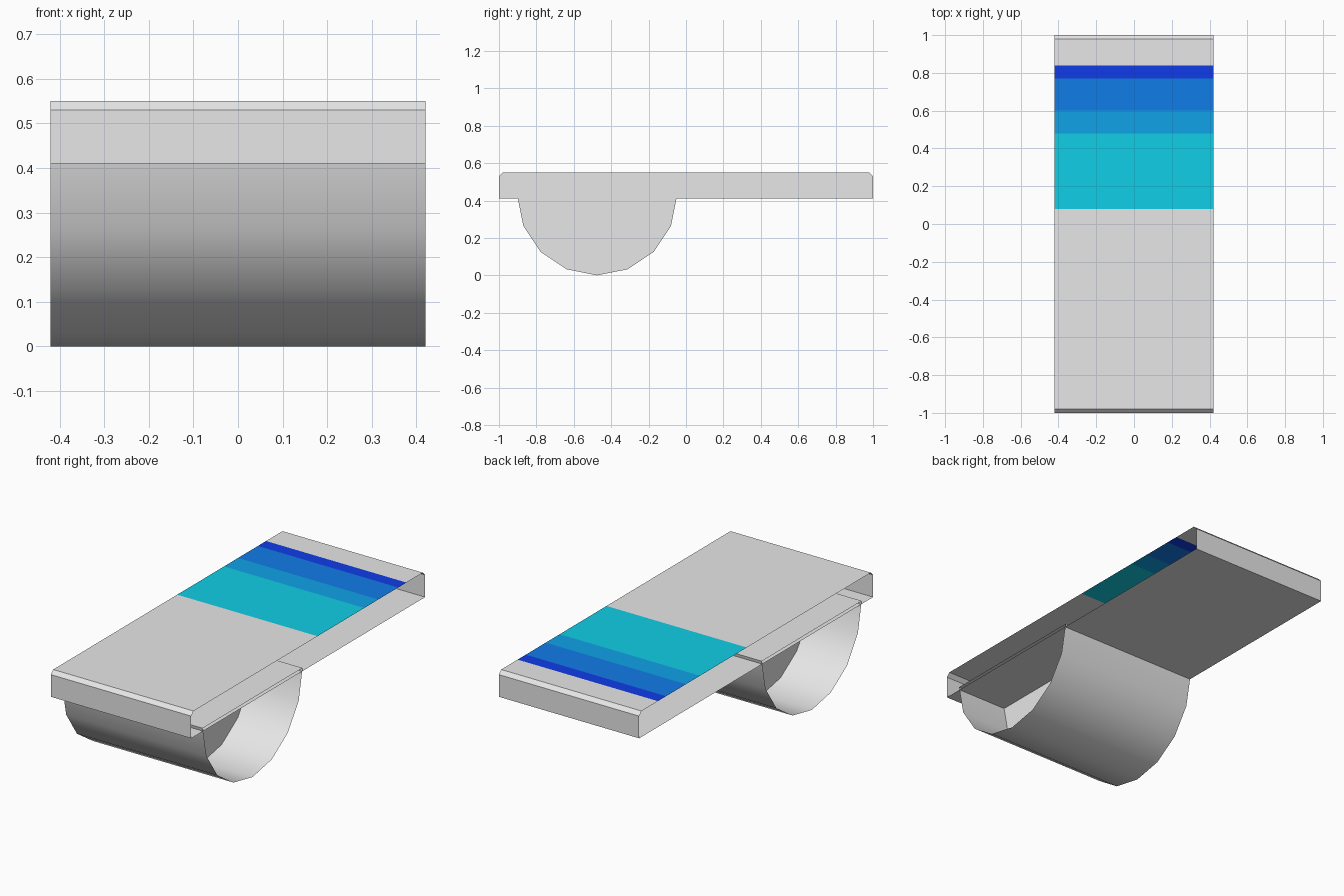
import bpy
import bmesh
from math import cos, sin, pi

cube = bpy.data.objects.get("Cube")
if cube:
    bpy.data.objects.remove(cube)


def material(name, color):
    m = bpy.data.materials.new(name)
    m.use_nodes = True
    rgba = (*color, 1)
    m.diffuse_color = rgba
    m.node_tree.nodes["Principled BSDF"].inputs["Base Color"].default_value = rgba
    return m


GREY = material("light grey", (0.8, 0.8, 0.8))
BANDS = [
    (0.08, 0.48, material("teal", (0.005, 0.62, 0.8))),
    (0.48, 0.60, material("sea blue", (0.005, 0.36, 0.8))),
    (0.60, 0.77, material("mid blue", (0.005, 0.20, 0.8))),
    (0.77, 0.84, material("deep blue", (0.005, 0.045, 0.8))),
]
HALF = 0.42      # half width of the open shells
CORE = 0.12      # half width of the closed core
FLOOR, TOP = 0.41, 0.55


def make(name, bm, mats):
    mesh = bpy.data.meshes.new(name)
    bm.to_mesh(mesh)
    bm.free()
    for m in mats:
        mesh.materials.append(m)
    obj = bpy.data.objects.new(name, mesh)
    bpy.context.collection.objects.link(obj)
    return obj


def sleeve(name, outline, mats):
    """Sweep a closed (y, z) outline across x, open at both ends, with a core wall near each end."""
    bm = bmesh.new()
    rings = [[bm.verts.new((x, y, z)) for y, z in outline] for x in (-HALF, HALF)]
    for i in range(len(outline)):
        j = (i + 1) % len(outline)
        bm.faces.new((rings[0][i], rings[0][j], rings[1][j], rings[1][i]))
    bmesh.ops.recalc_face_normals(bm, faces=bm.faces)
    for x in (-CORE, CORE):
        wall = [bm.verts.new((x, y, z)) for y, z in outline]
        bm.faces.new(wall if x > 0 else wall[::-1])
    return make(name, bm, mats)


# Flat deck: hollow tray with chamfered ends; extra outline points split off the bands
cuts = sorted({y for band in BANDS for y in band[:2]})
deck_outline = [(-1, FLOOR), (1, FLOOR), (1, 0.53), (0.98, TOP)]
deck_outline += [(y, TOP) for y in reversed(cuts)]
deck_outline += [(-0.98, TOP), (-1, 0.53)]
deck = sleeve("deck", deck_outline, [GREY] + [b[2] for b in BANDS])
for face in deck.data.polygons:
    if face.center.z > TOP - 0.001 and abs(face.normal.z) > 0.9:
        for i, (low, high, _) in enumerate(BANDS):
            if low < face.center.y < high:
                face.material_index = i + 1

# Half-round trough under the front half, its lid just above the deck floor
R = 0.427
arc = [(-0.475 + R * cos(pi + pi * k / 8), R + R * sin(pi + pi * k / 8)) for k in range(9)]
trough = sleeve("trough", arc, [GREY])

# Smooth curve, crisp lid edges
bpy.ops.object.select_all(action='DESELECT')
trough.select_set(True)
bpy.context.view_layer.objects.active = trough
bpy.ops.object.shade_smooth_by_angle(angle=pi / 6)
